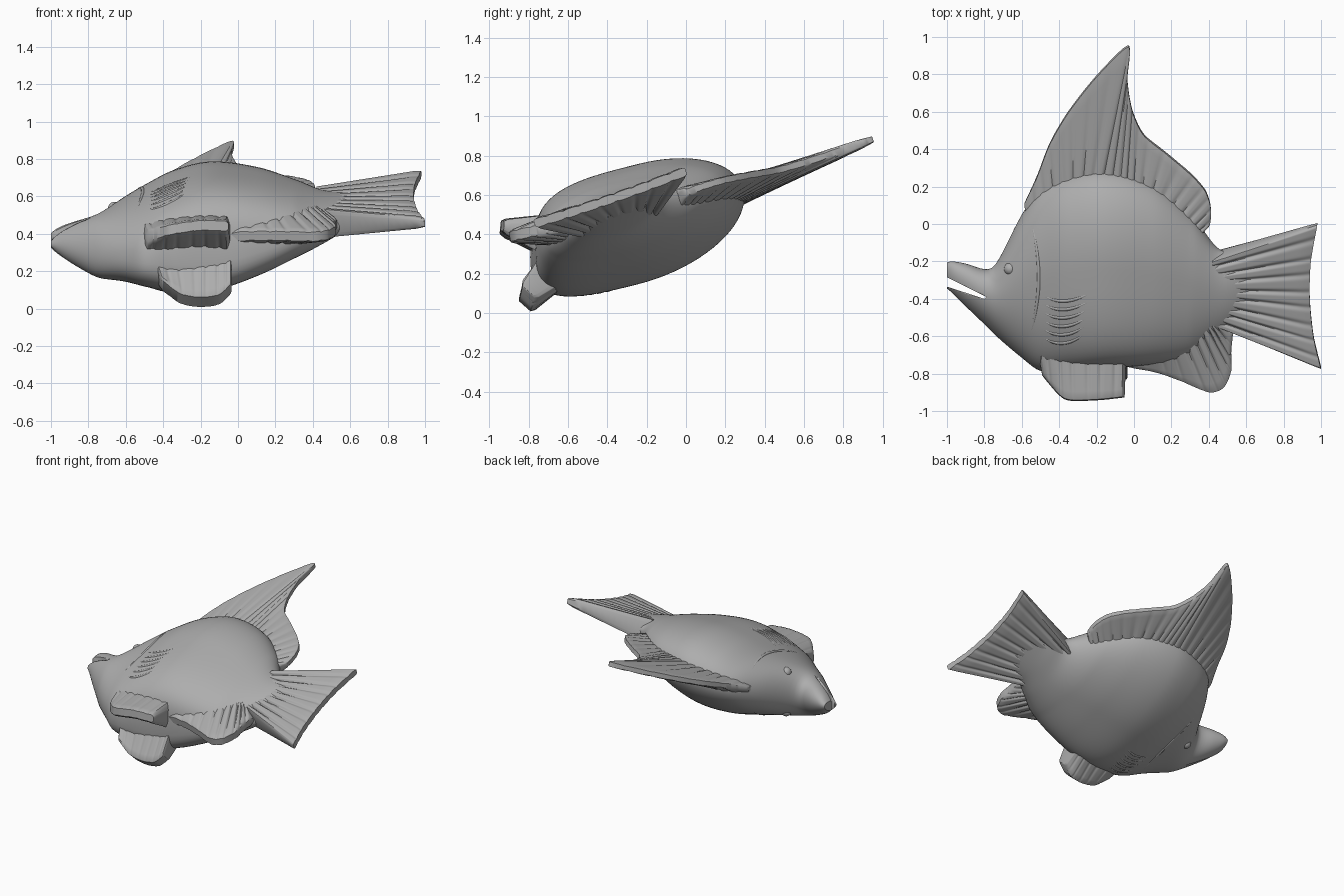
import bpy, bmesh, math
from mathutils import Vector

if "Cube" in bpy.data.objects:
    bpy.data.objects.remove(bpy.data.objects["Cube"])

clay = bpy.data.materials.new("plain grey")
clay.diffuse_color = (0.42, 0.42, 0.42, 1)
clay.use_nodes = True
clay.node_tree.nodes["Principled BSDF"].inputs["Base Color"].default_value = clay.diffuse_color


def finish(name, bm, angle=40):
    bmesh.ops.recalc_face_normals(bm, faces=bm.faces)
    me = bpy.data.meshes.new(name)
    bm.to_mesh(me)
    bm.free()
    me.materials.append(clay)
    ob = bpy.data.objects.new(name, me)
    bpy.context.collection.objects.link(ob)
    bpy.ops.object.select_all(action='DESELECT')
    ob.select_set(True)
    bpy.context.view_layer.objects.active = ob
    bpy.ops.object.shade_smooth_by_angle(angle=math.radians(angle))
    return ob


def mid(x, y):
    """Tilted middle sheet of the fish."""
    return 0.56 + 0.13 * x + 0.35 * y + 0.03 * x * x


# Body stations: x, belly y, back y, half thickness
STATIONS = [(-1.0, -0.345, -0.205, 0.035), (-0.97, -0.37, -0.20, 0.062),
            (-0.9, -0.44, -0.212, 0.10), (-0.78, -0.555, -0.242, 0.152),
            (-0.73, -0.605, -0.20, 0.17), (-0.6, -0.715, 0.05, 0.205),
            (-0.5, -0.785, 0.185, 0.235), (-0.35, -0.785, 0.265, 0.282),
            (-0.15, -0.77, 0.295, 0.30), (0.1, -0.755, 0.22, 0.25),
            (0.3, -0.72, 0.06, 0.182), (0.45, -0.63, -0.13, 0.122),
            (0.56, -0.56, -0.15, 0.085), (0.72, -0.52, -0.17, 0.035)]


def station(x):
    """Smooth interpolation of the station table."""
    s = STATIONS
    i = max(j for j in range(len(s) - 1) if j == 0 or s[j][0] <= x)

    def slope(j, k):
        a, b = s[max(j - 1, 0)], s[min(j + 1, len(s) - 1)]
        return (b[k] - a[k]) / (b[0] - a[0])
    d = s[i + 1][0] - s[i][0]
    t = (x - s[i][0]) / d
    return [(2*t**3 - 3*t*t + 1) * s[i][k] + (t**3 - 2*t*t + t) * d * slope(i, k)
            + (3*t*t - 2*t**3) * s[i + 1][k] + (t**3 - t*t) * d * slope(i + 1, k)
            for k in (1, 2, 3)]


def skin(x, y, side):
    """Point on the body: rounded back edge, blunt belly edge."""
    lo, hi, h = station(x)
    c = (lo + hi) / 2
    t = max(-1, min(1, (y - c) / (hi - c)))
    p = 2 + (1.5 * math.exp(-((x + 0.1) / 0.38) ** 2) if t < 0 else 0)
    tilt = 0.25 + 0.1 * max(0, min(1, (x - 0.3) / 0.3))
    z = mid(x, c) + tilt * (y - c) + side * h * max(0, 1 - abs(t) ** p) ** (1 / p)
    return Vector((x, y, z))


# Body: rings lofted from mouth to tail root
bm = bmesh.new()
N, M = 86, 72
rings = []
for i in range(N + 1):
    x = -1 + 1.72 * i / N
    lo, hi, h = station(x)
    rings.append([bm.verts.new(skin(x, (lo + hi) / 2 + (hi - lo) / 2
                                    * math.cos(2 * math.pi * j / M),
                                    1 if j < M / 2 else -1)) for j in range(M)])
for a, b in zip(rings, rings[1:]):
    for j in range(M):
        bm.faces.new((a[j], a[(j + 1) % M], b[(j + 1) % M], b[j]))
bm.faces.new(rings[0])
bm.faces.new(rings[-1])
body = finish("body", bm)

# Mouth: wedge cut between the jaws
bm = bmesh.new()
wedge = [(-1.1, -0.235), (-1.0, -0.285), (-0.79, -0.39), (-0.8, -0.4), (-0.99, -0.338),
         (-1.1, -0.34)]
f = bm.faces.new([bm.verts.new((x, y, 0)) for x, y in wedge])
top = bmesh.ops.extrude_face_region(bm, geom=[f])["geom"]
bmesh.ops.translate(bm, vec=(0, 0, 1),
                    verts=[v for v in top if isinstance(v, bmesh.types.BMVert)])
cutter = finish("mouth_cutter", bm)
cutter.hide_render = True
cutter.hide_set(True)
cut = body.modifiers.new("mouth", 'BOOLEAN')
cut.operation = 'DIFFERENCE'
cut.solver = 'EXACT'
cut.object = cutter


def along(pts, u):
    """Soft spline through the points."""
    f = u * (len(pts) - 1)
    i = min(int(f), len(pts) - 2)
    t = f - i
    a, b = pts[i], pts[i + 1]
    ta = (b - pts[max(i - 1, 0)]) * 0.4
    tb = (pts[min(i + 2, len(pts) - 1)] - a) * 0.4
    return (a * (2*t**3 - 3*t*t + 1) + ta * (t**3 - 2*t*t + t)
            + b * (3*t*t - 2*t**3) + tb * (t**3 - t*t))


def fin(name, base, tip, rays, t0, t1, normal=(0, -0.33, 0.94), depth=0.15, edge=0.55,
        nu=140, nv=14):
    """Ribbed sheet between a root line and an outer edge line."""
    base, tip = [Vector(p) for p in base], [Vector(p) for p in tip]
    n = Vector(normal).normalized()
    bm = bmesh.new()
    sides = []
    for s in (1, -1):
        grid = []
        for i in range(nu + 1):
            u = i / nu
            a, b = along(base, u), along(tip, u)
            groove = abs(math.cos(math.pi * rays * u)) ** 8
            row = []
            for j in range(nv + 1):
                v = j / nv
                t = (t0 + (t1 - t0) * v) * (1 - depth * groove)
                t *= min(1, edge + 8 * min(u, 1 - u)) * (0.8 if j == nv else 1)
                row.append(bm.verts.new(a.lerp(b, v) + n * t * s))
            grid.append(row)
        sides.append(grid)
        for i in range(nu):
            for j in range(nv):
                bm.faces.new((grid[i][j], grid[i + 1][j], grid[i + 1][j + 1], grid[i][j + 1]))

    # Close the rim between both sheets
    def rim(g):
        return ([r[0] for r in g] + g[-1][1:] + [r[nv] for r in g[-2::-1]]
                + g[0][nv - 1:0:-1])
    a, b = rim(sides[0]), rim(sides[1])
    for k in range(len(a)):
        m = (k + 1) % len(a)
        bm.faces.new((a[k], a[m], b[m], b[k]))
    return finish(name, bm)


def on_mid(pts, dz=0.0):
    return [(x, y, mid(x, y) + dz) for x, y in pts]


# Back fin: tall swept sail running down to a rounded rear lobe
fin("back_fin",
    on_mid([(-0.58, 0.0), (-0.5, 0.08), (-0.42, 0.14), (-0.34, 0.18), (-0.26, 0.2),
            (-0.18, 0.21), (-0.1, 0.21), (-0.04, 0.2), (0.02, 0.17), (0.09, 0.13),
            (0.16, 0.08), (0.23, 0.02), (0.28, -0.03), (0.31, -0.07), (0.32, -0.1)], -0.015),
    on_mid([(-0.585, 0.11), (-0.52, 0.25), (-0.45, 0.43), (-0.35, 0.6), (-0.2, 0.79),
            (-0.03, 0.95), (-0.035, 0.77), (-0.01, 0.61), (0.05, 0.48), (0.17, 0.38),
            (0.3, 0.27), (0.38, 0.18), (0.41, 0.09), (0.405, 0.0), (0.36, -0.05)], -0.005),
    22, 0.065, 0.02)

# Tail fan
fin("tail_fin",
    on_mid([(0.42, -0.17), (0.42, -0.26), (0.42, -0.345), (0.42, -0.43), (0.42, -0.52)], 0.015),
    on_mid([(0.98, 0.0), (0.945, -0.2), (0.94, -0.4), (0.96, -0.6), (1.0, -0.77)], 0.004),
    9, 0.085, 0.028, depth=0.2, edge=0.8)


# Rear belly fin, thick at the root
def flat(pts):
    return [(x, y, 0.37 + 0.06 * x + 0.2 * (y + 0.85)) for x, y in pts]


fin("rear_belly_fin",
    flat([(-0.04, -0.62), (0.08, -0.62), (0.18, -0.6), (0.27, -0.57),
          (0.34, -0.54), (0.38, -0.51), (0.4, -0.49), (0.41, -0.48)]),
    flat([(-0.04, -0.76), (0.12, -0.79), (0.25, -0.835), (0.4, -0.895),
          (0.48, -0.87), (0.52, -0.78), (0.52, -0.68), (0.53, -0.575)]),
    10, 0.105, 0.032, (0, -0.2, 1))

# Pair of front belly fins, spread apart
fin("upper_belly_fin",
    [(-0.52, -0.66, 0.35), (-0.38, -0.64, 0.375), (-0.2, -0.64, 0.39), (-0.04, -0.66, 0.385)],
    [(-0.49, -0.81, 0.38), (-0.37, -0.935, 0.42), (-0.2, -0.94, 0.445), (-0.05, -0.925, 0.44)],
    7, 0.12, 0.033, (0, 0.1, 1), 0.08)
fin("lower_belly_fin",
    [(-0.47, -0.62, 0.26), (-0.35, -0.62, 0.26), (-0.2, -0.62, 0.27), (-0.1, -0.62, 0.27),
     (-0.035, -0.62, 0.28)],
    [(-0.41, -0.80, 0.13), (-0.31, -0.815, 0.055), (-0.2, -0.82, 0.035), (-0.1, -0.815, 0.05),
     (-0.035, -0.80, 0.11)],
    7, 0.11, 0.05, (0, -0.75, 0.66), 0.05, 0.75)


def ridge(name, pts, side, radius):
    """Thin raised line lying on the body skin."""
    cu = bpy.data.curves.new(name, 'CURVE')
    cu.dimensions = '3D'
    cu.bevel_depth = radius
    cu.bevel_resolution = 2
    cu.use_fill_caps = True
    sp = cu.splines.new('POLY')
    a, b, c = [Vector((x, y, 0)) for x, y in pts]
    sp.points.add(24)
    for k, p in enumerate(sp.points):
        t = k / 24
        q = a * (1 - t) ** 2 + b * 2 * t * (1 - t) + c * t * t
        p.co = (*(skin(q.x, q.y, side) - Vector((0, 0, side * radius * 0.6))), 1)
        p.radius = 0.3 + 0.7 * math.sin(math.pi * t)
    cu.materials.append(clay)
    ob = bpy.data.objects.new(name, cu)
    bpy.context.collection.objects.link(ob)


for side, label in ((1, "upper"), (-1, "lower")):
    # Gill edge and side fin rays
    ridge(label + "_gill_edge", [(-0.56, 0.05), (-0.45, -0.3), (-0.57, -0.64)], side, 0.012)
    for k in range(6):
        y = -0.38 - 0.045 * k
        ridge(label + "_side_fin_ray", [(-0.5, y + 0.01), (-0.38, y - 0.08),
                                        (-0.2 - 0.01 * k, y + 0.03)], side, 0.011)
    # Eye, barely raised from the skin
    bm = bmesh.new()
    bmesh.ops.create_uvsphere(bm, u_segments=20, v_segments=12, radius=0.035)
    bmesh.ops.translate(bm, vec=skin(-0.66, -0.24, side) - Vector((0, 0, side * 0.026)),
                        verts=bm.verts)
    finish(label + "_eye", bm)
